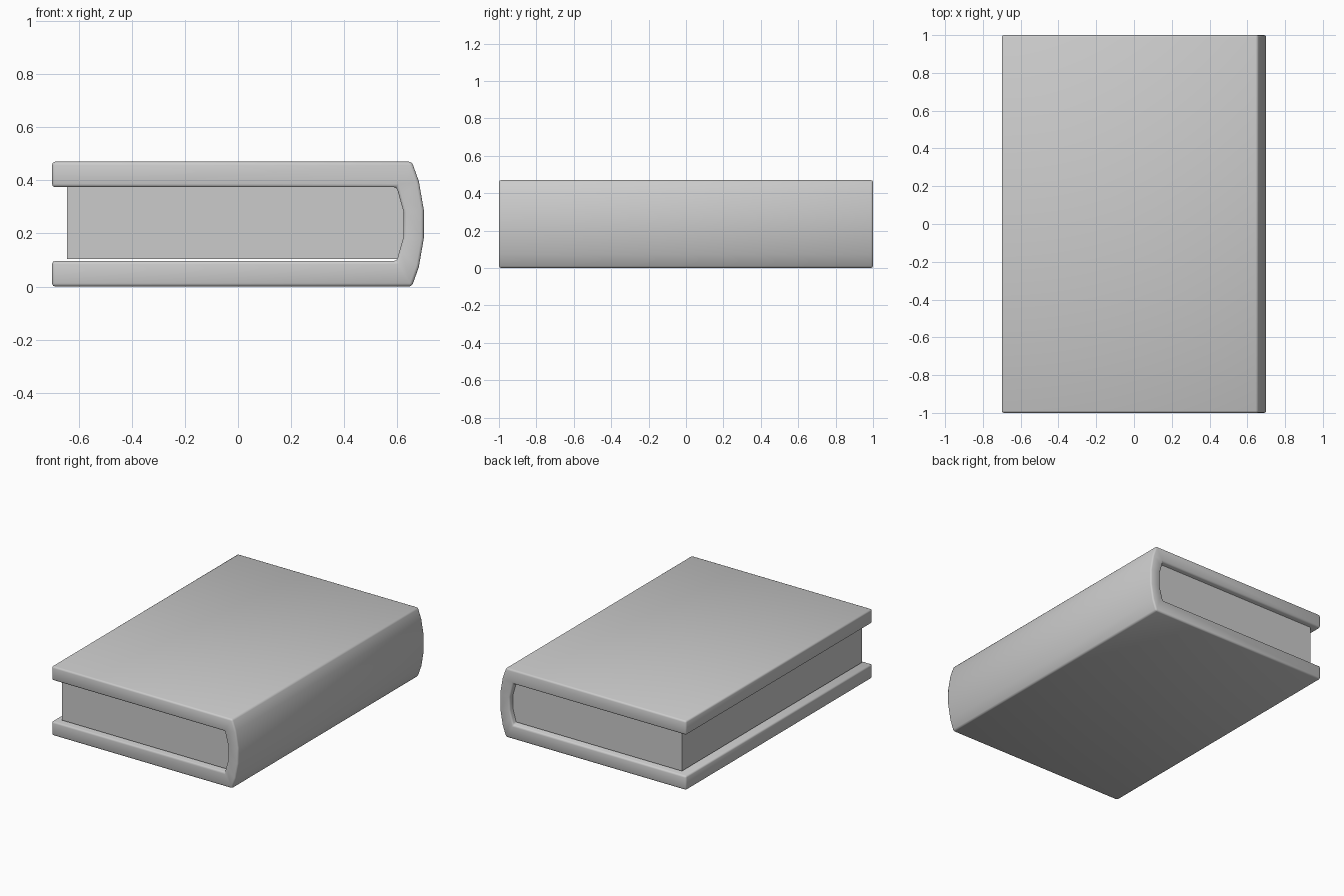
import bpy, bmesh, math

if "Cube" in bpy.data.objects:
    bpy.data.objects.remove(bpy.data.objects["Cube"])

HALF_LEN = 1.0
HEIGHT = 0.47


def mesh_object(name, bm):
    bmesh.ops.recalc_face_normals(bm, faces=bm.faces)
    me = bpy.data.meshes.new(name)
    bm.to_mesh(me)
    bm.free()
    ob = bpy.data.objects.new(name, me)
    bpy.context.collection.objects.link(ob)
    return ob


def mirrored(half):
    # Complete a lower half profile (x, z) by mirroring about mid-height
    return half + [(x, HEIGHT - z) for x, z in reversed(half)]


# Cover: C-shaped wrap with a rounded spine, a strip of quads per section
outer = mirrored([(-0.70, 0.0), (0.655, 0.0), (0.681, 0.073), (0.70, 0.182)])
inner = mirrored([(-0.70, 0.096), (0.598, 0.096), (0.609, 0.137), (0.624, 0.19)])
bm = bmesh.new()
pairs = []
for (ox, oz), (ix, iz) in zip(outer, inner):
    pairs.append((bm.verts.new((ox, -HALF_LEN, oz)), bm.verts.new((ix, -HALF_LEN, iz))))
strip = [bm.faces.new((a[0], b[0], b[1], a[1])) for a, b in zip(pairs, pairs[1:])]
ext = bmesh.ops.extrude_face_region(bm, geom=strip, use_keep_orig=True)
moved = [g for g in ext["geom"] if isinstance(g, bmesh.types.BMVert)]
bmesh.ops.translate(bm, verts=moved, vec=(0, 2 * HALF_LEN, 0))
cover = mesh_object("cover", bm)
cover.data.shade_smooth()

# Softened cover edges
bevel = cover.modifiers.new("soft_edges", 'BEVEL')
bevel.width = 0.011
bevel.segments = 2
bevel.limit_method = 'ANGLE'
bevel.angle_limit = math.radians(30)

# Page block: plain box tucked into the spine, inset on the three open sides
bm = bmesh.new()
bmesh.ops.create_cube(bm, size=1.0)
bmesh.ops.scale(bm, vec=(1.28, 1.93, 0.271), verts=bm.verts)
bmesh.ops.translate(bm, vec=(-0.005, 0, 0.2395), verts=bm.verts)
mesh_object("pages", bm)
